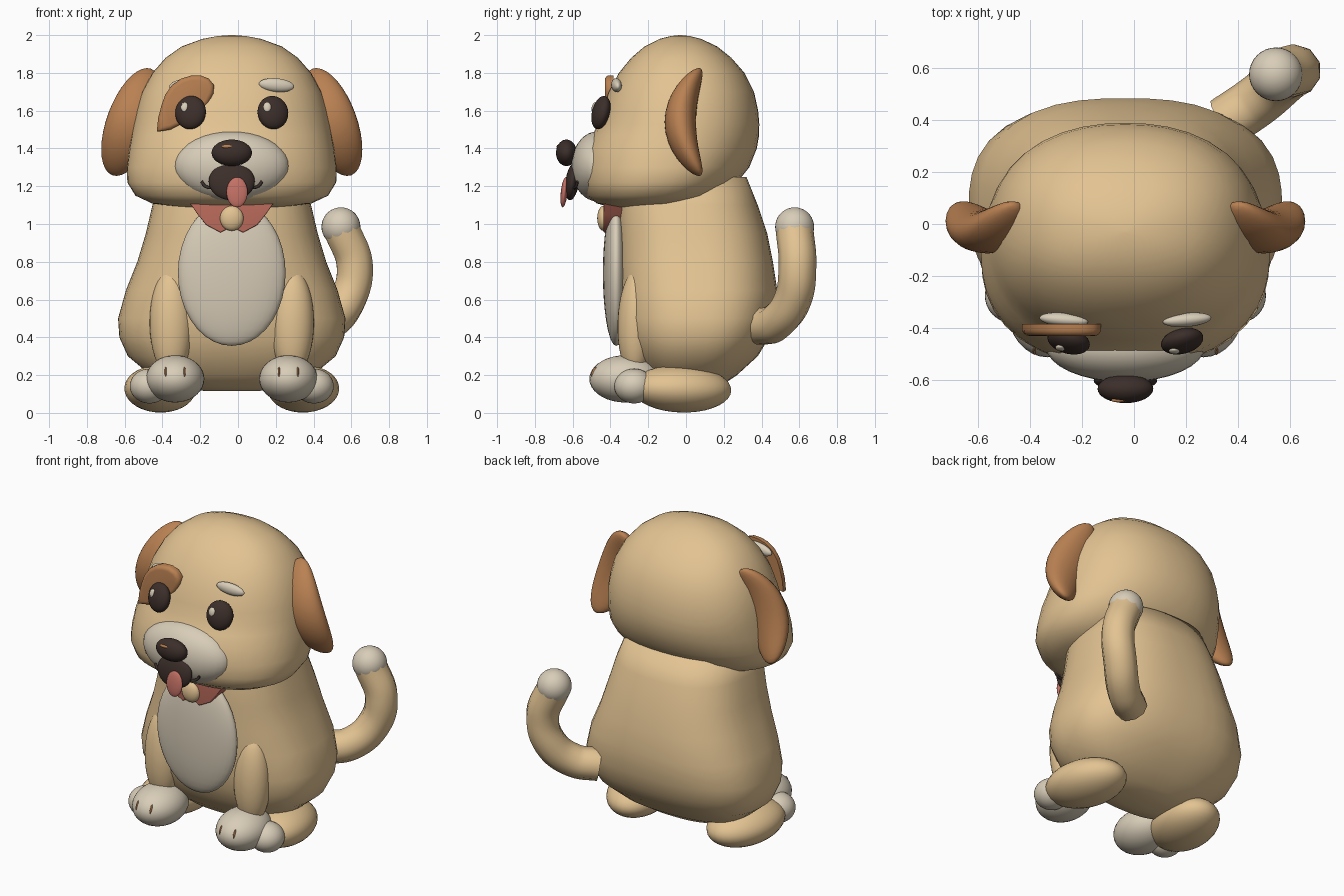
import bpy, bmesh
from math import cos, sin, pi, radians
from mathutils import Vector, Euler

if "Cube" in bpy.data.objects:
    bpy.data.objects.remove(bpy.data.objects["Cube"])

CX = -0.033  # symmetry plane of the body


def material(name, r, g, b):
    m = bpy.data.materials.new(name)
    m.use_nodes = True
    m.diffuse_color = (r, g, b, 1)
    m.node_tree.nodes["Principled BSDF"].inputs["Base Color"].default_value = (r, g, b, 1)
    return m


TAN = material("tan fur", 0.77, 0.55, 0.29)
CREAM = material("cream fur", 0.69, 0.61, 0.48)
BROWN = material("brown fur", 0.49, 0.22, 0.085)
DARK = material("dark brown", 0.045, 0.028, 0.023)
RED = material("red cloth", 0.52, 0.155, 0.11)
PINK = material("pink tongue", 0.55, 0.165, 0.13)


def finish(name, bm, mat, angle=60):
    bmesh.ops.recalc_face_normals(bm, faces=bm.faces)
    mesh = bpy.data.meshes.new(name)
    bm.to_mesh(mesh)
    bm.free()
    mesh.materials.append(mat)
    ob = bpy.data.objects.new(name, mesh)
    bpy.context.collection.objects.link(ob)
    smooth(ob, angle)


def smooth(ob, angle):
    bpy.ops.object.select_all(action="DESELECT")
    ob.select_set(True)
    bpy.context.view_layer.objects.active = ob
    if ob.type == "CURVE":
        bpy.ops.object.convert(target="MESH")
    bpy.ops.object.shade_smooth_by_angle(angle=radians(angle))


def ellipsoid(name, loc, radii, mat, rot=(0, 0, 0), bend=0):
    """Rotated ellipsoid; bend curls both ends towards +y. x is from the symmetry plane."""
    bm = bmesh.new()
    bmesh.ops.create_uvsphere(bm, u_segments=32, v_segments=18, radius=1)
    turn = Euler([radians(a) for a in rot]).to_matrix()
    for v in bm.verts:
        curl = bend * v.co.z ** 2
        p = Vector(v.co[i] * radii[i] for i in range(3))
        p.y += curl
        v.co = turn @ p + Vector((loc[0] + CX, loc[1], loc[2]))
    finish(name, bm, mat)


def pair(name, loc, radii, mat, rot=(0, 0, 0), bend=0):
    for side, s in (("left", 1), ("right", -1)):
        ellipsoid(f"{side}_{name}", (s * loc[0], loc[1], loc[2]), radii, mat,
                  (rot[0], s * rot[1], s * rot[2]), bend)


def loft(name, rings, power, mat, n=40):
    """Rings of (z, half width, front y, back y) skinned as superellipses."""
    bm = bmesh.new()
    loops = []
    for z, a, front, back in rings:
        mid, b = (front + back) / 2, (back - front) / 2
        loop = []
        for i in range(n):
            c, s = cos(2 * pi * i / n), sin(2 * pi * i / n)
            k = (abs(c) ** power + abs(s) ** power) ** (-1 / power)
            loop.append(bm.verts.new((CX + a * c * k, mid + b * s * k, z)))
        loops.append(loop)
    for lo, hi in zip(loops, loops[1:]):
        for i in range(n):
            j = (i + 1) % n
            bm.faces.new((lo[i], lo[j], hi[j], hi[i]))
    bm.faces.new(loops[0])
    bm.faces.new(loops[-1])
    finish(name, bm, mat, 80)


def plate(name, outline, front, back, mat, bevel):
    """Flat outline in x and z, given thickness along y and a rounded front rim."""
    bm = bmesh.new()
    face = bm.faces.new([bm.verts.new((x, back, z)) for x, z in outline])
    out = bmesh.ops.extrude_face_region(bm, geom=[face])["geom"]
    bmesh.ops.translate(bm, vec=(0, front - back, 0),
                        verts=[g for g in out if isinstance(g, bmesh.types.BMVert)])
    rim = [e for e in bm.edges if all(abs(v.co.y - front) < 1e-5 for v in e.verts)]
    bmesh.ops.bevel(bm, geom=rim, offset=bevel, segments=4, profile=0.5, affect="EDGES")
    finish(name, bm, mat)


def tube(name, points, radius, mat):
    curve = bpy.data.curves.new(name, "CURVE")
    curve.dimensions = "3D"
    curve.bevel_depth = radius
    curve.bevel_resolution = 3
    curve.use_fill_caps = True
    spline = curve.splines.new("BEZIER")
    spline.bezier_points.add(len(points) - 1)
    for bp, p in zip(spline.bezier_points, points):
        bp.co = p
        bp.handle_left_type = bp.handle_right_type = "AUTO"
    curve.materials.append(mat)
    ob = bpy.data.objects.new(name, curve)
    bpy.context.collection.objects.link(ob)
    smooth(ob, 60)


# Torso and head
loft("body", [(.115, .14, -.06, .1), (.14, .29, -.15, .18), (.2, .43, -.22, .27),
              (.3, .55, -.29, .38), (.4, .595, -.33, .44), (.5, .602, -.345, .47),
              (.65, .56, -.355, .483), (.8, .5, -.36, .46), (.95, .455, -.36, .43),
              (1.1, .42, -.36, .38), (1.25, .37, -.33, .32)], 2.6, TAN)
loft("head", [(1.09, .28, -.4, .0), (1.108, .42, -.47, .09), (1.15, .51, -.53, .19),
              (1.22, .553, -.55, .27), (1.3, .555, -.55, .335), (1.4, .542, -.535, .375),
              (1.47, .53, -.495, .387), (1.53, .52, -.465, .388), (1.6, .505, -.445, .382),
              (1.7, .475, -.41, .36), (1.8, .42, -.355, .31), (1.88, .35, -.29, .24),
              (1.94, .265, -.22, .165), (1.98, .155, -.14, .08), (1.995, .075, -.08, .02),
              (2.0, .01, -.035, -.025)], 2.25, TAN)
ellipsoid("belly", (0, -.37, .74), (.285, .07, .385), CREAM)

# Face
ellipsoid("muzzle", (0, -.47, 1.305), (.305, .137, .185), CREAM)
ellipsoid("nose", (0, -.633, 1.377), (.107, .055, .07), DARK)
ellipsoid("nose_shine", (-.025, -.677, 1.41), (.03, .008, .009), BROWN)
ellipsoid("mouth", (0, -.602, 1.225), (.122, .036, .1), DARK, (-8, 0, 0))
ellipsoid("tongue", (.028, -.645, 1.168), (.056, .018, .08), PINK, (-6, 0, 0))
for side, s in (("left", 1), ("right", -1)):
    tube(f"{side}_smile", [(CX + s * x, y, z) for x, y, z in
                           ((.16, -.575, 1.225), (.14, -.582, 1.2), (.09, -.594, 1.19))],
         .008, DARK)
    ellipsoid(f"{side}_eye_shine", (s * .218 - .03, -.481 - s * .006, 1.618),
              (.021, .012, .027), CREAM, (-14, 0, 0))
pair("eye", (.218, -.45, 1.59), (.083, .045, .09), DARK, (-14, 0, 14))
pair("brow", (.237, -.368, 1.735), (.094, .027, .036), CREAM, (0, 5, 5))
plate("eye_patch", [(-.43, 1.488), (-.423, 1.56), (-.405, 1.63), (-.385, 1.685),
                    (-.35, 1.735), (-.3, 1.77), (-.25, 1.785), (-.2, 1.787), (-.155, 1.77),
                    (-.127, 1.735), (-.13, 1.69), (-.155, 1.64), (-.2, 1.59),
                    (-.28, 1.535), (-.355, 1.5)], -.43, -.385, BROWN, .025)
pair("ear", (.53, -.03, 1.54), (.132, .083, .3), BROWN, (0, -20, 0), .1)

# Kerchief and bell
half = [(.235, 1.13), (.18, 1.05), (.135, .995), (.06, .955)]
plate("kerchief", [(CX + x, z) for x, z in half] + [(CX, .985)]
      + [(CX - x, z) for x, z in reversed(half)], -.437, -.34, RED, .006)
ellipsoid("bell", (0, -.437, 1.03), (.062, .033, .066), TAN)

# Legs and feet
pair("front_leg", (.32, -.262, .48), (.115, .1, .285), TAN, (-2, 0, 0))
pair("front_paw", (.3, -.32, .18), (.155, .192, .125), CREAM)
for dx in (-.05, .05):
    pair(f"claw_{'inner' if dx < 0 else 'outer'}", (.3 + dx, -.488, .218),
         (.006, .01, .028), BROWN, (-25, 0, 0))
pair("hind_foot", (.38, -.025, .127), (.185, .268, .125), TAN, (-2, 0, 12))
pair("hind_toes", (.435, -.275, .142), (.105, .105, .092), CREAM)

# Tail
tube("tail", [(.35, .39, .455), (.475, .475, .48), (.58, .565, .6), (.618, .59, .78),
              (.55, .575, .97)], .1, TAN)
ellipsoid("tail_tip", (.545 - CX, .575, .985), (.103, .103, .103), CREAM)
